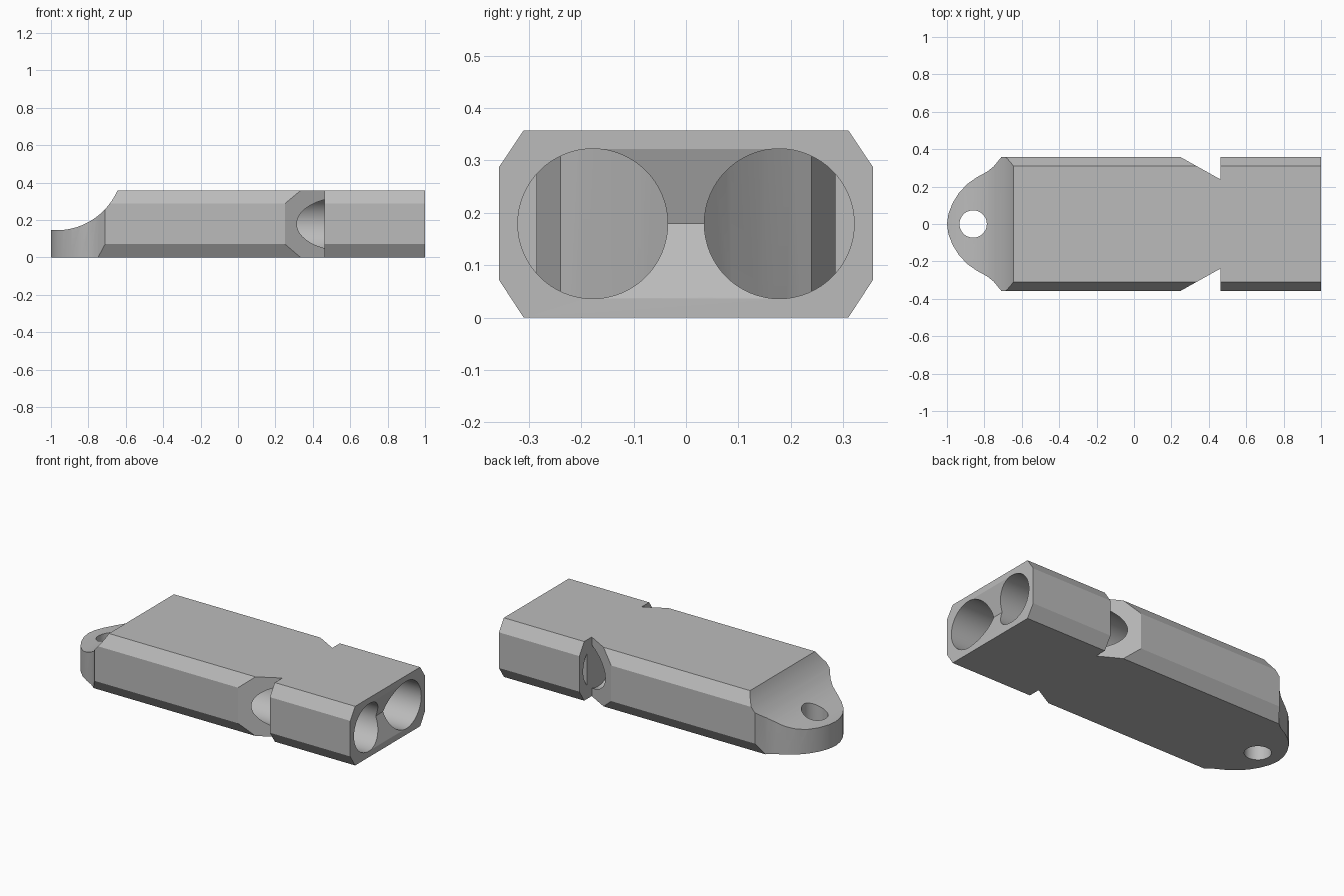
import bpy, bmesh, math
from mathutils import Matrix

if "Cube" in bpy.data.objects:
    bpy.data.objects.remove(bpy.data.objects["Cube"])

grey = bpy.data.materials.new("plain grey")
grey.use_nodes = True
grey.diffuse_color = (0.5, 0.5, 0.5, 1)
grey.node_tree.nodes["Principled BSDF"].inputs["Base Color"].default_value = (0.5, 0.5, 0.5, 1)


def prism(name, pts, lo, hi, axis):
    """Extrude a 2D profile: axis x takes (y, z), y takes (x, z), z takes (x, y)."""
    place = {"x": lambda a, b, h: (h, a, b),
             "y": lambda a, b, h: (a, h, b),
             "z": lambda a, b, h: (a, b, h)}[axis]
    bm = bmesh.new()
    base = bm.faces.new([bm.verts.new(place(a, b, lo)) for a, b in pts])
    moved = bmesh.ops.extrude_face_region(bm, geom=[base])["geom"]
    bmesh.ops.translate(bm, vec=place(0, 0, hi - lo),
                        verts=[v for v in moved if isinstance(v, bmesh.types.BMVert)])
    bmesh.ops.recalc_face_normals(bm, faces=bm.faces)
    me = bpy.data.meshes.new(name)
    bm.to_mesh(me)
    bm.free()
    ob = bpy.data.objects.new(name, me)
    bpy.context.collection.objects.link(ob)
    me.materials.append(grey)
    return ob


def circle(cx, cy, r, n=64):
    return [(cx + r * math.cos(math.tau * i / n), cy + r * math.sin(math.tau * i / n)) for i in range(n)]


def combine(ob, tool, operation="DIFFERENCE"):
    mod = ob.modifiers.new(operation.lower(), "BOOLEAN")
    mod.operation, mod.object, mod.solver = operation, tool, "EXACT"
    bpy.context.view_layer.objects.active = ob
    bpy.ops.object.modifier_apply(modifier=mod.name)
    bpy.data.objects.remove(tool)


def smooth(ob):
    bpy.ops.object.select_all(action="DESELECT")
    ob.select_set(True)
    bpy.context.view_layer.objects.active = ob
    bpy.ops.object.shade_smooth_by_angle(angle=math.radians(25))


H, W, MID = 0.357, 0.357, 0.179
BORE_Y, BORE_R = 0.178, 0.143

# Chamfered bar
half = [(0.31, 0), (W, 0.072), (W, 0.287), (0.31, H)]
body = prism("whistle_body", half + [(-y, z) for y, z in reversed(half)], -1, 1, "x")

# Rounded tail outline
side = [(1.1, 0.5), (-0.71, 0.5), (-0.71, W), (-0.75, 0.308), (-0.785, 0.28), (-0.84, 0.25),
        (-0.89, 0.215), (-0.935, 0.168), (-0.97, 0.112), (-0.992, 0.055)]
outline = side + [(-1, 0)] + [(x, -y) for x, y in reversed(side)]
combine(body, prism("tail_outline", outline, -0.2, 0.6, "z"), "INTERSECT")

# Hollow slope down to the tail, and the lanyard hole
arc = [(-0.97 + 0.355 * math.sin(t), 0.5 - 0.355 * math.cos(t))
       for t in [-0.3 + 1.6 * i / 24 for i in range(25)]]
combine(body, prism("tail_scoop", arc + [(arc[-1][0], 0.7), (-1.2, 0.7), (-1.2, arc[0][1])], -0.5, 0.5, "y"))
combine(body, prism("lanyard_hole", circle(-0.86, 0, 0.073), -0.2, 0.5, "z"))

# Tube bores and side windows
for s in (1, -1):
    combine(body, prism("bore", circle(s * BORE_Y, MID, BORE_R), -0.55, 1.1, "x"))
    window = [(0.25, W), (0.463, 0.238), (0.463, 0.5), (0.0, 0.5)]
    combine(body, prism("window", [(x, s * y) for x, y in window], -0.2, 0.6, "z"))

# Shallow V recess joining the two mouth openings
recess = [(1.05, 0.322), (1, 0.322), (0.945, MID), (1, 0.036), (1.05, 0.036)]
combine(body, prism("mouth_recess", recess, -BORE_Y, BORE_Y, "y"))
smooth(body)

# Curved plugs that leave a thin air slit at the outer side of each bore
for s, label in ((1, "back"), (-1, "front")):
    plug = prism(label + "_air_plug", circle(s * BORE_Y, MID, BORE_R + 0.002), 0.463, 0.95, "x")
    wedge = [(0.4, 0.0), (0.83, 0.0), (0.80, 0.035), (0.74, 0.085), (0.68, 0.145),
             (0.63, 0.20), (0.60, 0.24), (0.463, 0.285), (0.4, 0.285)]
    combine(plug, prism("wedge", [(x, s * y) for x, y in wedge], -0.1, 0.5, "z"), "INTERSECT")
    smooth(plug)
